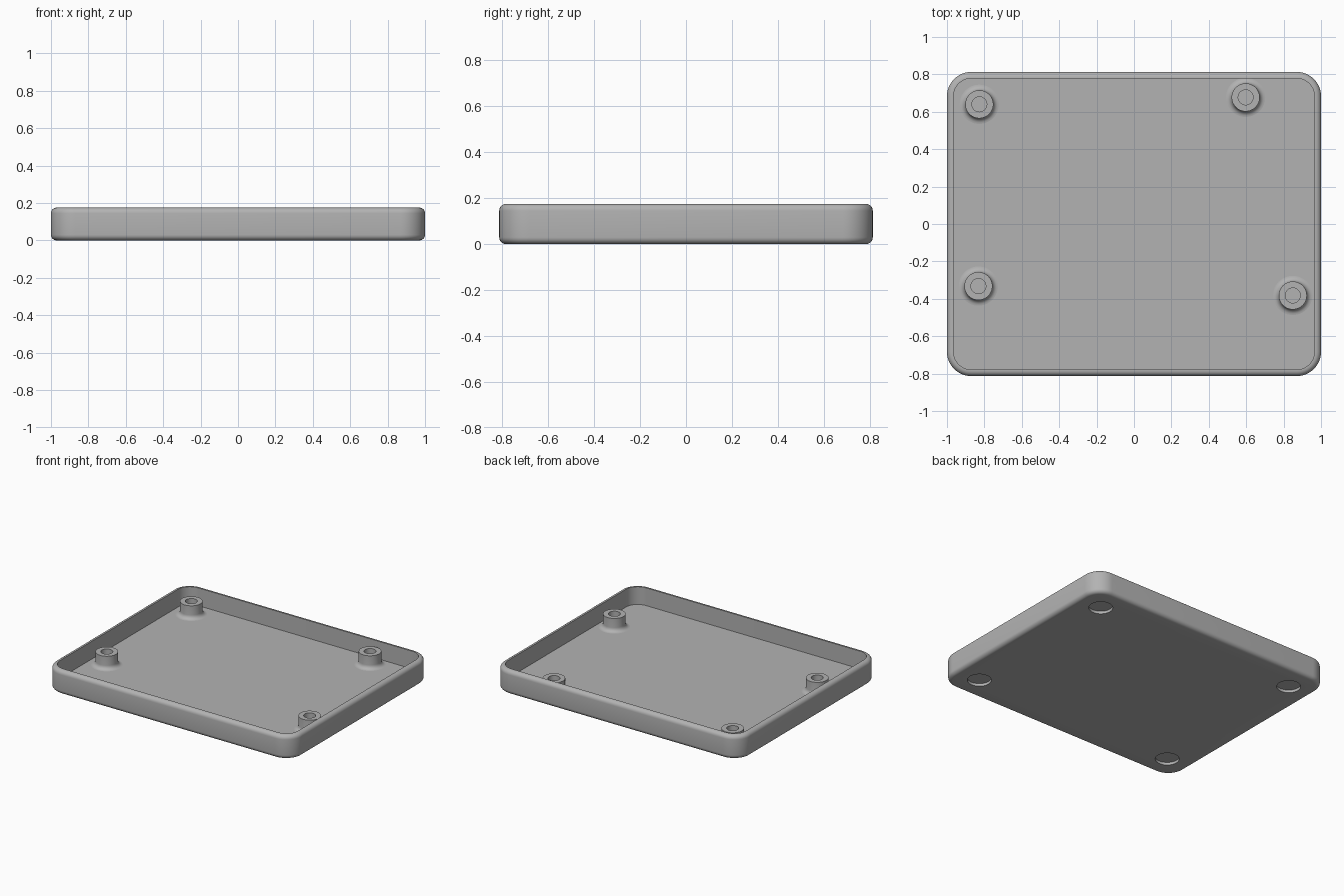
import bpy
import bmesh
from math import cos, sin, pi, radians

cube = bpy.data.objects.get("Cube")
if cube:
    bpy.data.objects.remove(cube, do_unlink=True)

HALF_X, HALF_Y, HEIGHT = 1.0, 0.813, 0.175
CORNER, WALL, EDGE, FLOOR = 0.13, 0.035, 0.03, 0.045
POST_TOP, POST_R, BORE_R, FILLET = 0.142, 0.075, 0.04, 0.03

grey = bpy.data.materials.new("light grey plastic")
grey.use_nodes = True
COLOUR = (0.45, 0.45, 0.45, 1)
grey.diffuse_color = COLOUR
grey.node_tree.nodes["Principled BSDF"].inputs["Base Color"].default_value = COLOUR


def arc(cx, cz, r, start, end, steps=6):
    """Points on an arc, angles in degrees."""
    angles = [radians(start + (end - start) * i / steps) for i in range(steps + 1)]
    return [(cx + r * cos(a), cz + r * sin(a)) for a in angles]


def rounded_rect(inset, z):
    """Ring of points round the tray outline, moved inwards by inset."""
    r = CORNER - inset
    cx, cy = HALF_X - CORNER, HALF_Y - CORNER
    ring = []
    for quarter, (sx, sy) in enumerate([(1, 1), (-1, 1), (-1, -1), (1, -1)]):
        for x, y in arc(sx * cx, sy * cy, r, quarter * 90, quarter * 90 + 90, 12):
            ring.append((x, y, z))
    return ring


def circle(radius, z, n=48):
    return [(radius * cos(2 * pi * i / n), radius * sin(2 * pi * i / n), z) for i in range(n)]


def loft(name, rings, location=(0, 0, 0)):
    """Skin a stack of rings and cap both ends."""
    bm = bmesh.new()
    loops = [[bm.verts.new(p) for p in ring] for ring in rings]
    n = len(loops[0])
    for low, high in zip(loops, loops[1:]):
        for i in range(n):
            j = (i + 1) % n
            bm.faces.new((low[i], low[j], high[j], high[i]))
    bm.faces.new(loops[0][::-1])
    bm.faces.new(loops[-1])
    bmesh.ops.recalc_face_normals(bm, faces=bm.faces)
    mesh = bpy.data.meshes.new(name)
    bm.to_mesh(mesh)
    bm.free()
    mesh.materials.append(grey)
    obj = bpy.data.objects.new(name, mesh)
    obj.location = location
    bpy.context.collection.objects.link(obj)
    return obj


def select_only(obj):
    bpy.ops.object.select_all(action='DESELECT')
    obj.select_set(True)
    bpy.context.view_layer.objects.active = obj


def smooth(obj):
    select_only(obj)
    bpy.ops.object.shade_smooth_by_angle(angle=radians(35))


# Tray: underside, rounded outer wall, rounded rim, inner wall, floor
profile = [(EDGE - x, z) for x, z in arc(0, EDGE, EDGE, -90, 0)]
profile += [(EDGE - x, z) for x, z in arc(0, HEIGHT - EDGE, EDGE, 0, 90)]
profile += [(WALL, HEIGHT), (WALL, FLOOR)]
tray = loft("tray", [rounded_rect(inset, z) for inset, z in profile])

# Shallow round foot recesses in the underside corners
bm = bmesh.new()
for sx in (-1, 1):
    for sy in (-1, 1):
        made = bmesh.ops.create_cone(bm, cap_ends=True, segments=48,
                                     radius1=0.08, radius2=0.08, depth=0.05)
        bmesh.ops.translate(bm, verts=made["verts"], vec=(sx * 0.815, sy * 0.628, -0.005))
mesh = bpy.data.meshes.new("foot_recess_cutter")
bm.to_mesh(mesh)
bm.free()
mesh.materials.append(grey)
cutter = bpy.data.objects.new("foot_recess_cutter", mesh)
bpy.context.collection.objects.link(cutter)
cut = tray.modifiers.new("foot recesses", 'BOOLEAN')
cut.operation = 'DIFFERENCE'
cut.solver = 'EXACT'
cut.object = cutter
select_only(tray)
bpy.ops.object.modifier_apply(modifier=cut.name)
bpy.data.objects.remove(cutter, do_unlink=True)
smooth(tray)

# Screw posts with a flared foot and a blind bore
post_profile = arc(POST_R + FILLET, FLOOR + FILLET, FILLET, 270, 180)
post_profile += [(POST_R, POST_TOP), (BORE_R, POST_TOP), (BORE_R, FLOOR + 0.005)]
posts = {"back_right": (-0.827, 0.64), "back_left": (0.597, 0.677),
         "front_right": (-0.832, -0.332), "front_left": (0.849, -0.382)}
for place, (x, y) in posts.items():
    post = loft("screw_post_" + place, [circle(r, z) for r, z in post_profile], (x, y, 0))
    smooth(post)
